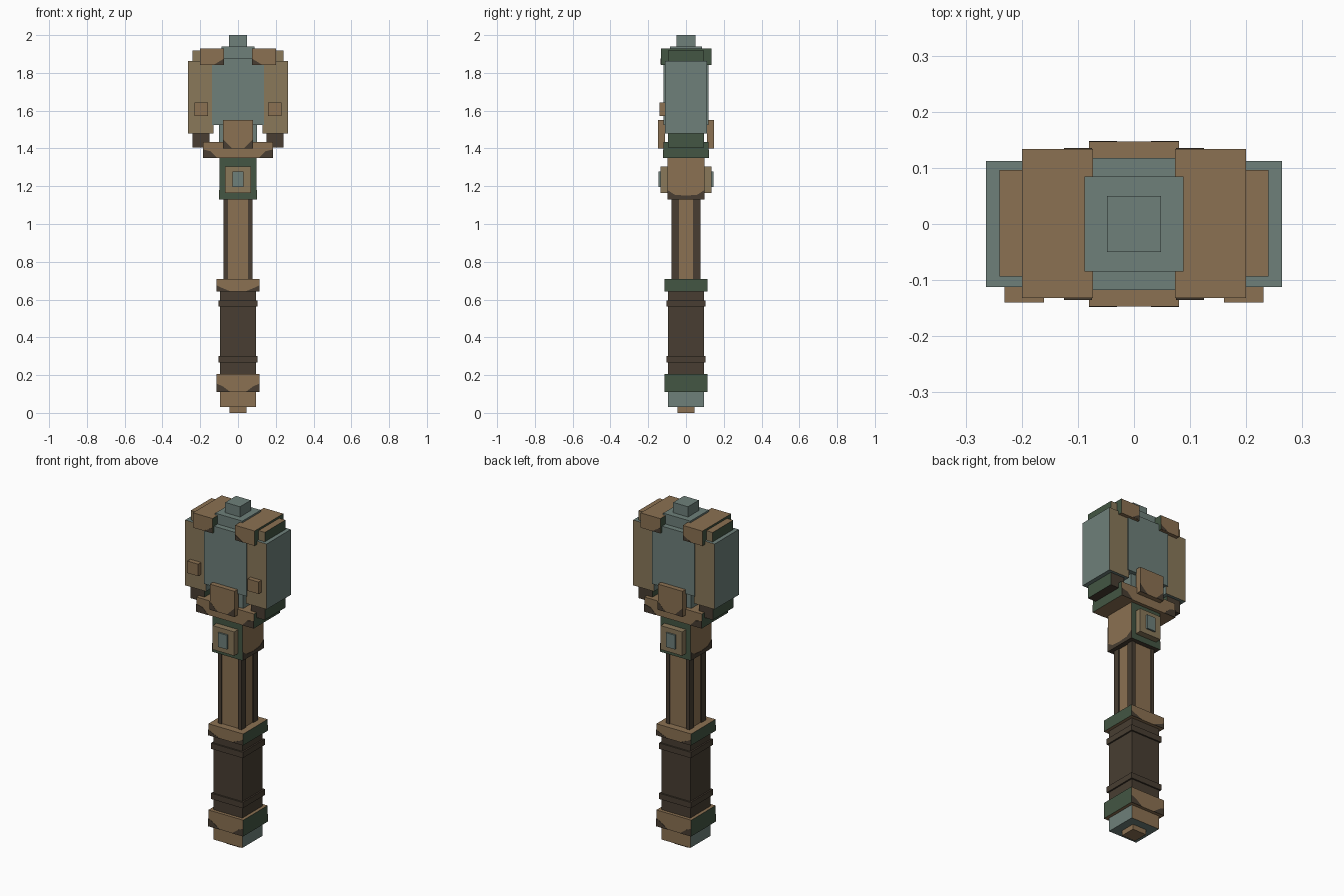
import bpy, bmesh

cube = bpy.data.objects.get("Cube")
if cube:
    bpy.data.objects.remove(cube, do_unlink=True)


def material(name, rgb):
    m = bpy.data.materials.new(name)
    m.use_nodes = True
    m.diffuse_color = (*rgb, 1)
    m.node_tree.nodes["Principled BSDF"].inputs["Base Color"].default_value = (*rgb, 1)
    return m


BROWN = material("brown", (0.258, 0.165, 0.084))
OLIVE = material("olive_brown", (0.252, 0.188, 0.102))
STEEL = material("grey_steel", (0.156, 0.216, 0.195))
GREEN = material("dark_green", (0.056, 0.093, 0.056))
DARK = material("dark_leather", (0.065, 0.048, 0.032))


def finish(name, bm, mats):
    bmesh.ops.recalc_face_normals(bm, faces=bm.faces)
    mesh = bpy.data.meshes.new(name)
    bm.to_mesh(mesh)
    bm.free()
    for m in mats:
        mesh.materials.append(m)
    ob = bpy.data.objects.new(name, mesh)
    bpy.context.collection.objects.link(ob)
    return ob


def box(name, x, y, z, side, front=None, top=None, bottom=None):
    """Box from ranges; one colour each for the x faces, y faces, top and bottom."""
    front = front or side
    mats = [side, front, top or front, bottom or top or front]
    bm = bmesh.new()
    bmesh.ops.create_cube(bm, size=1)
    for v in bm.verts:
        for i, (lo, hi) in enumerate((x, y, z)):
            v.co[i] = hi if v.co[i] > 0 else lo
    bm.normal_update()
    for f in bm.faces:
        n = f.normal
        f.material_index = 0 if abs(n.x) > 0.5 else 1 if abs(n.y) > 0.5 else 2 if n.z > 0 else 3
    return finish(name, bm, mats)


def block(name, hx, hy, z, *colours):
    """Box centred on the z axis."""
    return box(name, (-hx, hx), (-hy, hy), z, *colours)


def pair(name, x, y, z, *colours):
    """Box on the left and its mirror on the right."""
    box("left_" + name, x, y, z, *colours)
    box("right_" + name, (-x[1], -x[0]), y, z, *colours)


def chips(name, axis, depth, points):
    """Thin worn patches on both faces of an axis, mirrored across each face."""
    bm = bmesh.new()
    for face in (-1, 1):
        for flip in (-1, 1):
            def co(u, z, d):
                return (face * d, flip * u, z) if axis == "x" else (flip * u, face * d, z)
            inner = [bm.verts.new(co(u, z, depth - 0.002)) for u, z in points]
            outer = [bm.verts.new(co(u, z, depth + 0.002)) for u, z in points]
            bm.faces.new(inner)
            bm.faces.new(outer)
            for i in range(len(points)):
                j = (i + 1) % len(points)
                bm.faces.new((inner[i], inner[j], outer[j], outer[i]))
    return finish(name, bm, [DARK])


# Pommel and grip
block("pommel_tip", 0.045, 0.045, (0, 0.04), BROWN)
block("pommel", 0.094, 0.094, (0.03, 0.12), STEEL, BROWN, STEEL)
block("lower_grip_ring", 0.113, 0.113, (0.11, 0.205), GREEN, BROWN)
block("grip", 0.094, 0.094, (0.2, 0.65), DARK)
for label, z in (("lower", 0.268), ("upper", 0.562)):
    block(label + "_grip_band", 0.103, 0.103, (z, z + 0.034), DARK)
block("upper_grip_ring", 0.113, 0.113, (0.643, 0.71), GREEN, BROWN)

# Shaft with dark corner posts
block("shaft", 0.07, 0.07, (0.7, 1.14), BROWN)
for label, y in (("front", (-0.076, -0.036)), ("back", (0.036, 0.076))):
    pair(label + "_shaft_post", (0.054, 0.076), y, (0.7, 1.14), DARK)

# Neck with inset plates
block("neck", 0.098, 0.098, (1.13, 1.36), BROWN, GREEN, BROWN, DARK)
block("neck_plate", 0.07, 0.135, (1.165, 1.305), OLIVE)
block("neck_gem", 0.029, 0.145, (1.195, 1.278), STEEL)

# Collar and clasps
block("collar", 0.186, 0.119, (1.35, 1.435), GREEN, BROWN)
for label, y in (("front", (-0.147, -0.11)), ("back", (0.11, 0.147))):
    box(label + "_clasp", (-0.08, 0.08), y, (1.4, 1.55), BROWN)

# Head core
block("lower_core", 0.1, 0.095, (1.42, 1.54), STEEL)
block("core", 0.138, 0.118, (1.525, 1.88), STEEL)
block("crown", 0.088, 0.085, (1.86, 1.94), STEEL)
block("crown_knob", 0.048, 0.05, (1.93, 2.0), STEEL)

# Striking blocks, mirrored left and right
pair("striker", (0.129, 0.264), (-0.112, 0.112), (1.48, 1.863), STEEL, OLIVE, STEEL)
pair("striker_foot", (0.15, 0.24), (-0.095, 0.095), (1.405, 1.49), GREEN, DARK)
pair("striker_shoulder", (0.08, 0.24), (-0.094, 0.096), (1.85, 1.918), GREEN, OLIVE, BROWN)
pair("striker_cap", (0.073, 0.2), (-0.132, 0.134), (1.843, 1.93), GREEN, BROWN)
pair("striker_stud", (0.16, 0.231), (-0.14, -0.1), (1.572, 1.642), BROWN)

# Worn dark patches
chips("collar_wear", "y", 0.119, [(0.186, 1.35), (0.186, 1.395), (0.145, 1.385), (0.11, 1.35)])
chips("upper_ring_wear", "y", 0.113, [(0.113, 0.643), (0.113, 0.675), (0.085, 0.662), (0.04, 0.643)])
chips("lower_ring_wear", "y", 0.113, [(0.113, 0.11), (0.113, 0.155), (0.08, 0.14), (0.04, 0.11)])
chips("neck_wear", "x", 0.098, [(0.098, 1.13), (0.098, 1.18), (0.06, 1.155), (0, 1.15), (0, 1.13)])
chips("cap_wear", "y", 0.133, [(0.075, 1.845), (0.075, 1.875), (0.1, 1.86), (0.125, 1.845)])
chips("clasp_wear", "y", 0.146, [(0.08, 1.4), (0.08, 1.45), (0.06, 1.43), (0.03, 1.4)])
